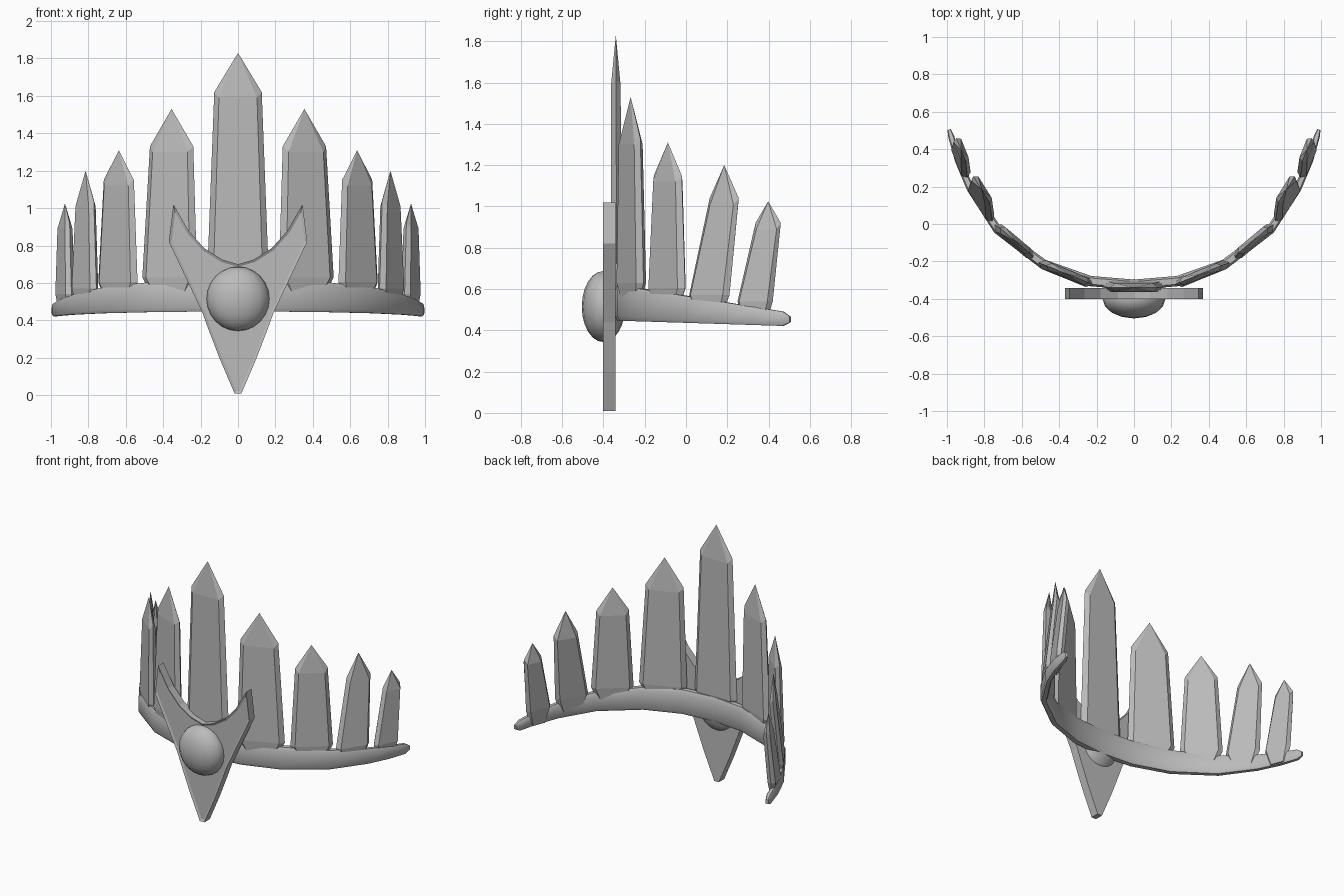
import bpy, bmesh, math
from mathutils import Vector

if "Cube" in bpy.data.objects:
    bpy.data.objects.remove(bpy.data.objects["Cube"], do_unlink=True)

grey = bpy.data.materials.new("plain_grey")
grey.use_nodes = True
grey.diffuse_color = (0.5, 0.5, 0.5, 1)
grey.node_tree.nodes["Principled BSDF"].inputs["Base Color"].default_value = (0.5, 0.5, 0.5, 1)


def finish(name, bm, smooth_angle=None):
    bmesh.ops.recalc_face_normals(bm, faces=bm.faces)
    mesh = bpy.data.meshes.new(name)
    bm.to_mesh(mesh)
    bm.free()
    mesh.materials.append(grey)
    ob = bpy.data.objects.new(name, mesh)
    bpy.context.collection.objects.link(ob)
    if smooth_angle:
        bpy.ops.object.select_all(action='DESELECT')
        ob.select_set(True)
        bpy.context.view_layer.objects.active = ob
        bpy.ops.object.shade_smooth_by_angle(angle=math.radians(smooth_angle))
    return ob


def loft(name, rings, smooth_angle=None):
    """Skin a list of equal-sized rings; a one-point ring closes to a tip."""
    bm = bmesh.new()
    rows = [[bm.verts.new(p) for p in ring] for ring in rings]
    for a, b in zip(rows, rows[1:]):
        n = max(len(a), len(b))
        for i in range(n):
            j = (i + 1) % n
            if len(a) == 1:
                bm.faces.new((a[0], b[i], b[j]))
            elif len(b) == 1:
                bm.faces.new((a[i], a[j], b[0]))
            else:
                bm.faces.new((a[i], a[j], b[j], b[i]))
    for row in (rows[0], rows[-1]):
        if len(row) > 2:
            bm.faces.new(row)
    return finish(name, bm, smooth_angle)


# Curved band: centre line in plan, height shrinking towards the open back
half = [(0, -.325), (.235, -.305), (.485, -.215), (.73, -.03),
        (.875, .19), (.94, .34), (.978, .47), (.988, .505)]
path = [Vector((-x, y, 0)) for x, y in half[:0:-1]] + [Vector((x, y, 0)) for x, y in half]
section = [(-.6, -1), (.6, -1), (1, -.75), (1, .75), (.6, 1), (-.6, 1), (-1, .75), (-1, -.75)]
rings = []
last = len(path) - 1
for i, p in enumerate(path):
    t = (path[min(i + 1, last)] - path[max(i - 1, 0)]).normalized()
    out = Vector((t.y, -t.x, 0))
    f = (p.y + .325) / .8
    top, bottom = .62 - .13 * f, .447 - .026 * f
    mid, height = (top + bottom) / 2, (top - bottom) / 2
    thick = .028 - .012 * f
    if i in (0, last):
        height, thick = height * .45, thick * .6
    rings.append([p + out * u * thick + Vector((0, 0, mid + v * height)) for u, v in section])
loft("band", rings, 40)


def crystal(name, base, top, wide, narrow, z_base, z_shoulder, z_tip, angle, thick):
    """Flat six-sided crystal, pointed at the tip and tapered into the band."""
    t = Vector((math.cos(angle), math.sin(angle), 0))
    n = Vector((-t.y, t.x, 0))

    def ring(c, z, w, d, drop):
        out = []
        for u, v in [(-1, 0), (-.8, -1), (.8, -1), (1, 0), (.8, 1), (-.8, 1)]:
            p = Vector((c[0], c[1], z - drop * abs(v))) + t * u * w + n * v * d
            out.append(p)
        return out
    lower = ring(base, z_base - .08, wide * .6, thick * .5, 0)
    loft(name, [lower, ring(base, z_base + .03, wide, thick, 0),
                ring(top, z_shoulder, narrow, thick * .85, .03),
                [Vector((top[0], top[1], z_tip))]])


crystal("centre_crystal", (0, -.335), (0, -.34), .165, .127, .60, 1.62, 1.83, 0, .027)

# Side crystals, mirrored: base, top, half widths, base/shoulder/tip heights, turn
side = [("inner", (.365, -.265), (.355, -.268), .158, .125, .60, 1.33, 1.53, 22),
        ("second", (.642, -.092), (.637, -.088), .137, .105, .575, 1.15, 1.31, 40),
        ("third", (.818, .113), (.815, .185), .115, .083, .54, 1.04, 1.20, 58),
        ("outer", (.925, .335), (.925, .398), .092, .066, .51, .92, 1.025, 68)]
for label, b, t, wide, narrow, zb, zs, zt, turn in side:
    for s, hand in ((1, "left"), (-1, "right")):
        crystal(f"{label}_crystal_{hand}", (s * b[0], b[1]), (s * t[0], t[1]),
                wide, narrow, zb, zs, zt, s * math.radians(turn), .026)

# Forked front plate with a thin rim round a sunken face
edge = [(.018, .008), (.10, .20), (.165, .37), (.19, .44), (.37, .82),
        (.345, 1.02), (.265, .88), (.18, .785), (.085, .725)]
outline = edge + [(0, .70)] + [(-x, z) for x, z in edge[::-1]]
bm = bmesh.new()
front = bm.faces.new([bm.verts.new((x, -.402, z)) for x, z in outline])
back = bmesh.ops.extrude_face_region(bm, geom=[front], use_keep_orig=True)
bmesh.ops.translate(bm, vec=(0, .06, 0),
                    verts=[v for v in back["geom"] if isinstance(v, bmesh.types.BMVert)])
bmesh.ops.recalc_face_normals(bm, faces=bm.faces)
front = next(f for f in bm.faces if all(v.co.y < -.4 for v in f.verts))
bmesh.ops.inset_region(bm, faces=[front], thickness=.014, use_even_offset=True)
bmesh.ops.translate(bm, vec=(0, .008, 0), verts=front.verts)
finish("front_plate", bm)

# Domed gem
bm = bmesh.new()
bmesh.ops.create_uvsphere(bm, u_segments=16, v_segments=12, radius=1)
for v in bm.verts:
    v.co = Vector((v.co.x * .168, v.co.y * .105 - .40, v.co.z * .172 + .515))
finish("gem", bm, 60)
